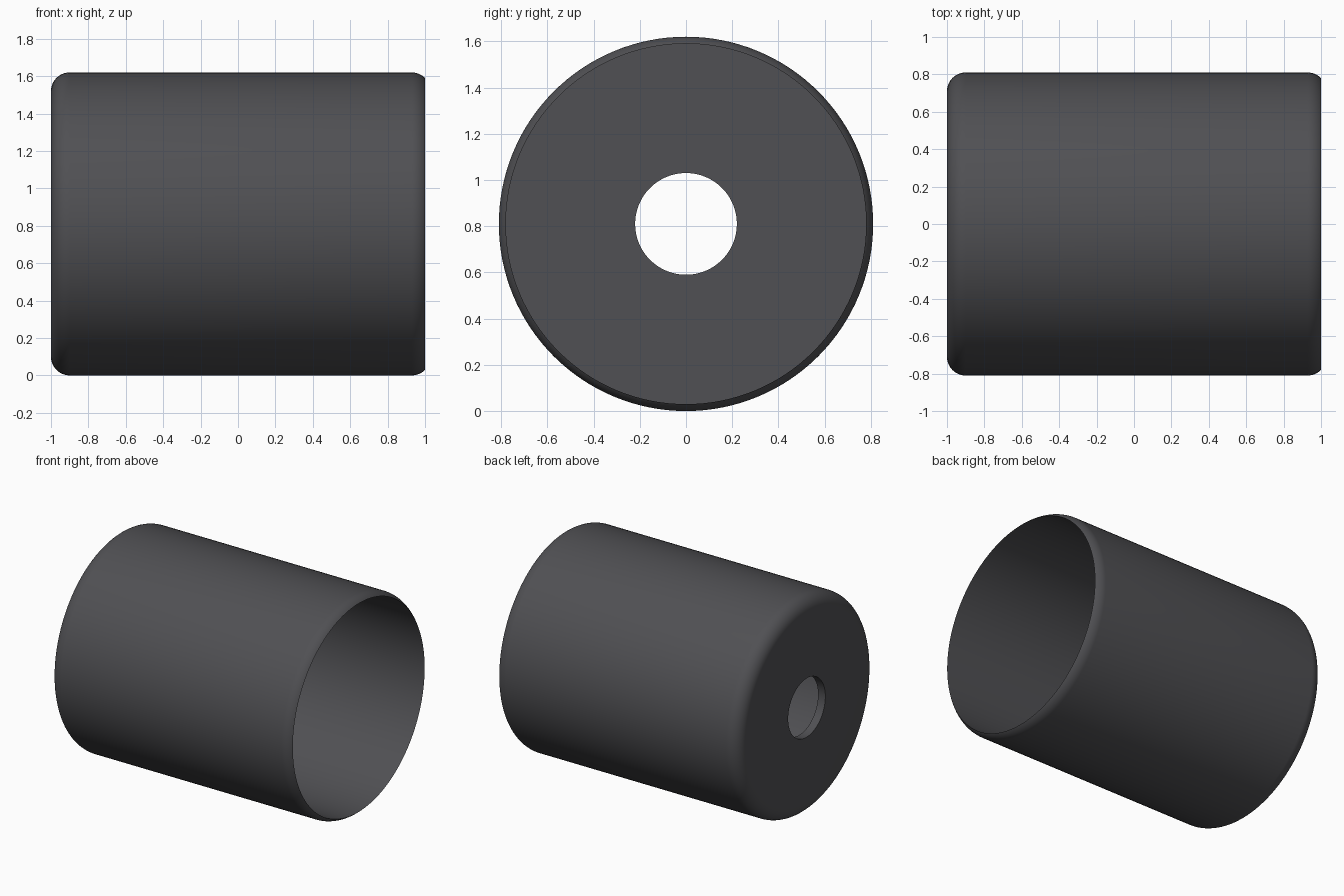
import bpy, bmesh, math

if "Cube" in bpy.data.objects:
    bpy.data.objects.remove(bpy.data.objects["Cube"])

R, BORE, HOLE, FILLET, FLOOR = 0.81, 0.78, 0.22, 0.1, 0.06
SIDES = 128

def arc(cx, a0, a1, n=10):
    """Fillet points as (x, radius), angle measured from the +x axis."""
    return [(cx + FILLET * math.cos(a), R - FILLET + FILLET * math.sin(a))
            for a in (a0 + (a1 - a0) * i / n for i in range(n + 1))]

# Half section: rounded closed end, rounded rim cut by the bore, floor, hole
cut = math.asin((BORE - R + FILLET) / FILLET)
rim_cx = 1 - FILLET * math.cos(cut)
profile = [(-1, HOLE)]
profile += arc(-1 + FILLET, math.pi, math.pi / 2)
profile += arc(rim_cx, math.pi / 2, cut)
profile += [(-1 + FLOOR, BORE), (-1 + FLOOR, HOLE)]

# Revolve the closed section around the x axis
bm = bmesh.new()
rings = []
for k in range(SIDES):
    t = 2 * math.pi * k / SIDES
    rings.append([bm.verts.new((x, r * math.cos(t), R + r * math.sin(t)))
                  for x, r in profile])
n = len(profile)
for k in range(SIDES):
    a, b = rings[k], rings[(k + 1) % SIDES]
    for i in range(n):
        j = (i + 1) % n
        bm.faces.new((a[i], a[j], b[j], b[i]))
bmesh.ops.recalc_face_normals(bm, faces=bm.faces)
mesh = bpy.data.meshes.new("cup_housing")
bm.to_mesh(mesh)
bm.free()
cup = bpy.data.objects.new("cup_housing", mesh)
bpy.context.collection.objects.link(cup)

# Dark grey finish
mat = bpy.data.materials.new("dark_grey")
mat.diffuse_color = (0.08, 0.08, 0.087, 1)
mat.use_nodes = True
mat.node_tree.nodes["Principled BSDF"].inputs["Base Color"].default_value = mat.diffuse_color
mesh.materials.append(mat)

bpy.context.view_layer.objects.active = cup
cup.select_set(True)
bpy.ops.object.shade_smooth_by_angle(angle=math.radians(30))
